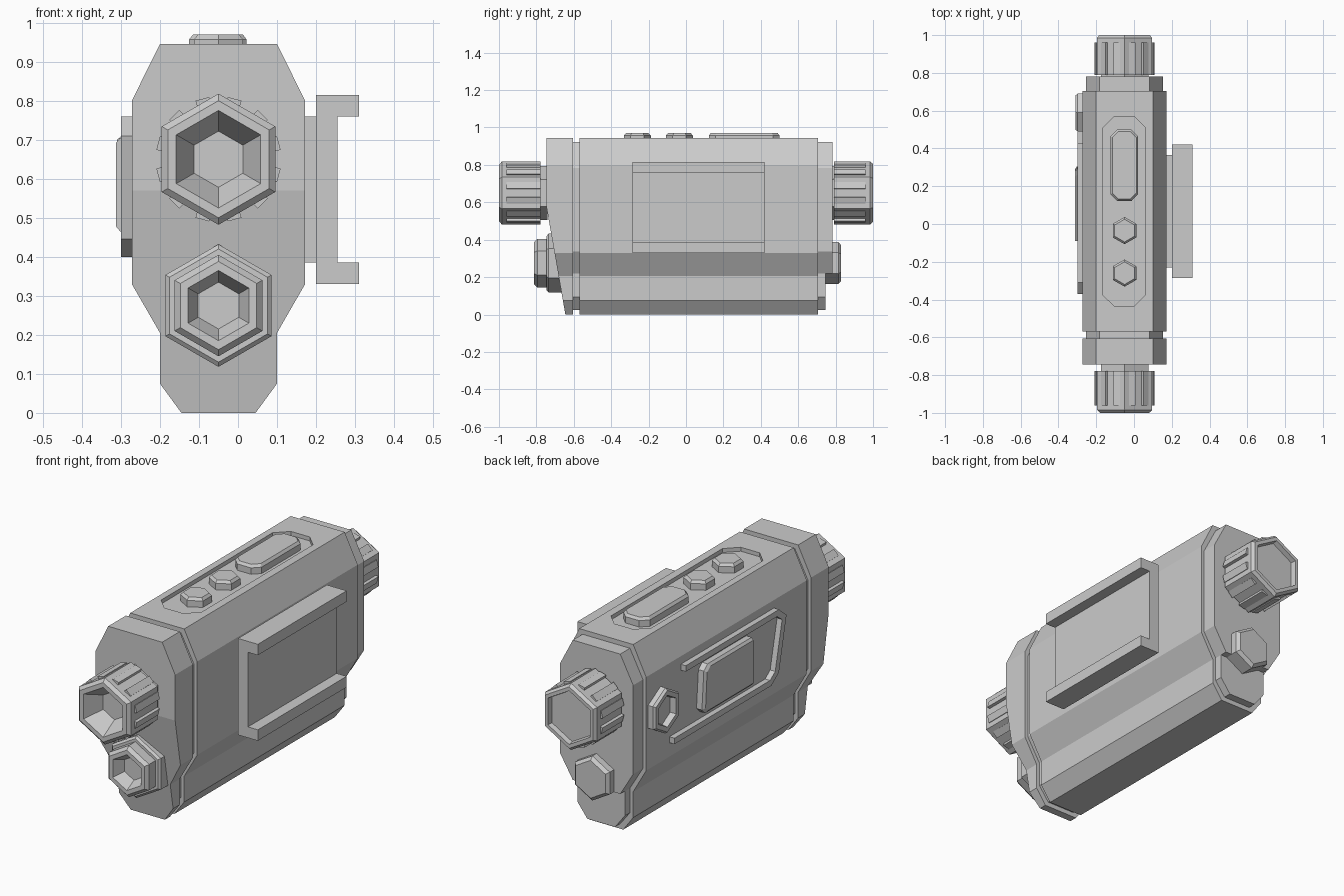
import bpy, bmesh, math
from mathutils import Vector

if "Cube" in bpy.data.objects:
    bpy.data.objects.remove(bpy.data.objects["Cube"])

grey = bpy.data.materials.new("neutral_grey")
grey.use_nodes = True
colour = (0.6, 0.6, 0.6, 1)
grey.diffuse_color = colour
grey.node_tree.nodes["Principled BSDF"].inputs["Base Color"].default_value = colour

CX = -0.05  # centre line of the housing


def finish(name, bm):
    bmesh.ops.recalc_face_normals(bm, faces=bm.faces)
    mesh = bpy.data.meshes.new(name)
    bm.to_mesh(mesh)
    bm.free()
    mesh.materials.append(grey)
    obj = bpy.data.objects.new(name, mesh)
    bpy.context.collection.objects.link(obj)
    return obj


def loft(name, rings, done=True):
    """Skin a list of equal-length rings and cap both ends."""
    bm = bmesh.new()
    rows = [[bm.verts.new(p) for p in ring] for ring in rings]
    n = len(rows[0])
    for a, b in zip(rows, rows[1:]):
        for i in range(n):
            j = (i + 1) % n
            bm.faces.new((a[i], a[j], b[j], b[i]))
    bm.faces.new(rows[0])
    bm.faces.new(rows[-1])
    return finish(name, bm) if done else bm


def along(axis, pts, d):
    """Place 2D points on the plane at distance d along an axis."""
    if axis == "x":
        return [(d, u, v) for u, v in pts]
    if axis == "y":
        return [(u, d, v) for u, v in pts]
    return [(u, v, d) for u, v in pts]


def prism(name, axis, pts, a, b):
    return loft(name, [along(axis, pts, a), along(axis, pts, b)])


def hexagon(u, v, r):
    return [(u + r * math.sin(k * math.pi / 3), v + r * math.cos(k * math.pi / 3)) for k in range(6)]


def hex_stack(name, axis, u, v, steps):
    return loft(name, [along(axis, hexagon(u, v, r), d) for r, d in steps])


def rect(u0, u1, v0, v1, c=0.0):
    if c == 0:
        return [(u0, v0), (u1, v0), (u1, v1), (u0, v1)]
    return [(u0 + c, v0), (u1 - c, v0), (u1, v0 + c), (u1, v1 - c),
            (u1 - c, v1), (u0 + c, v1), (u0, v1 - c), (u0, v0 + c)]


# Housing cross-section, half of it mirrored about the centre line
HALF = [(0.095, 0), (0.15, 0.075), (0.15, 0.205), (0.222, 0.33), (0.222, 0.80), (0.15, 0.945)]


def section(half):
    return [(CX + w, z) for w, z in half] + [(CX - w, z) for w, z in reversed(half)]


inner_half = [(w - 0.018, 0.47 + (z - 0.47) * 0.95) for w, z in HALF]

# Main housing with a sunken control panel on top
housing = prism("housing", "y", section(HALF), -0.57, 0.705)
cutter = prism("panel_cutter", "z", rect(-0.165, 0.06, -0.435, 0.57, 0.06), 0.925, 1.0)
cutter.hide_render = True
cutter.hide_set(True)
cut = housing.modifiers.new("control_panel", "BOOLEAN")
cut.operation = "DIFFERENCE"
cut.solver = "EXACT"
cut.object = cutter
bpy.context.view_layer.update()
carved = bpy.data.meshes.new_from_object(housing.evaluated_get(bpy.context.evaluated_depsgraph_get()))
housing.modifiers.clear()
housing.data = carved
bpy.data.objects.remove(cutter)

# Groove, front cap with slanted lower face, stepped rear cap
prism("front_groove", "y", section(inner_half), -0.62, -0.56)
bm = loft("front_cap", [along("y", section(HALF), d) for d in (-0.605, -0.745)], False)
cut_geom = bmesh.ops.bisect_plane(bm, geom=bm.verts[:] + bm.edges[:] + bm.faces[:],
                                  plane_co=(0, -0.745, 0.57), plane_no=(0, -0.57, -0.1),
                                  clear_outer=True)["geom_cut"]
bmesh.ops.holes_fill(bm, edges=[e for e in bm.edges if e.is_boundary])
finish("front_cap", bm)
prism("rear_cap_lower", "y", section(inner_half), 0.69, 0.745)
prism("rear_cap_upper", "y", section(inner_half[2:]), 0.69, 0.782)


# Large ribbed hexagonal barrels, front and rear
def ribs(name, z, y0, y1):
    for k in range(12):
        a = math.radians(15 + 30 * k)
        out = Vector((math.cos(a), math.sin(a)))
        side = Vector((-out.y, out.x)) * 0.018
        c = Vector((CX, z))
        pts = [c + out * 0.13 - side, c + out * 0.16 - side,
               c + out * 0.16 + side, c + out * 0.13 + side]
        prism(name + "_" + str(k + 1), "y", [tuple(p) for p in pts], y0, y1)


BIG = 0.65
hex_stack("front_barrel", "y", CX, BIG,
          [(0.145, -0.74), (0.145, -0.777), (0.168, -0.777), (0.168, -0.985),
           (0.15, -1.0), (0.125, -1.0), (0.072, -0.91)])
ribs("front_rib", BIG, -0.96, -0.777)
hex_stack("rear_barrel", "y", CX, BIG,
          [(0.145, 0.77), (0.145, 0.79), (0.168, 0.79), (0.168, 0.985),
           (0.155, 1.0), (0.135, 1.0), (0.13, 0.975)])
ribs("rear_rib", BIG, 0.79, 0.96)

# Small hexagonal emitter in front and plug behind
SMALL = 0.275
hex_stack("emitter_flange", "y", CX, SMALL, [(0.157, -0.65), (0.157, -0.735), (0.145, -0.745)])
hex_stack("emitter", "y", CX, SMALL,
          [(0.13, -0.74), (0.13, -0.795), (0.113, -0.812), (0.09, -0.812), (0.06, -0.755)])
hex_stack("rear_plug", "y", CX, SMALL, [(0.112, 0.74), (0.112, 0.815), (0.095, 0.83)])

# Buttons on the control panel
for i, y in enumerate((-0.035, -0.26)):
    hex_stack("round_button_" + str(i + 1), "z", CX, y, [(0.072, 0.92), (0.072, 0.957), (0.06, 0.97)])
loft("long_button", [along("z", rect(-0.125, 0.022, 0.122, 0.5, 0.035), d) for d in (0.92, 0.957)]
     + [along("z", rect(-0.115, 0.012, 0.132, 0.49, 0.031), 0.97)])

# Mounting rail on the left side
prism("rail_base", "x", rect(-0.23, 0.365, 0.385, 0.76), 0.16, 0.21)
channel = [(0.2, 0.33), (0.31, 0.33), (0.31, 0.385), (0.255, 0.385),
           (0.255, 0.76), (0.31, 0.76), (0.31, 0.815), (0.2, 0.815)]
prism("rail_channel", "y", channel, -0.285, 0.42)


# Right side: open rim, raised cover and hexagonal ring
outer = [(0.43, 0.76), (-0.31, 0.76), (-0.37, 0.71), (-0.31, 0.445), (-0.25, 0.40), (0.52, 0.40)]
inner = [(0.43, 0.73), (-0.295, 0.73), (-0.335, 0.70), (-0.28, 0.46), (-0.24, 0.43), (0.52, 0.43)]
prism("side_rim", "x", outer + inner[::-1], -0.262, -0.3)
cover = [(0.26, 0.705), (-0.09, 0.705), (-0.09, 0.465), (0.28, 0.465), (0.305, 0.49), (0.29, 0.68)]
cover_top = [(0.25, 0.693), (-0.09, 0.693), (-0.09, 0.477), (0.268, 0.477), (0.29, 0.497), (0.278, 0.672)]
loft("side_cover", [along("x", cover, -0.262), along("x", cover, -0.302), along("x", cover_top, -0.312)])
hex_stack("side_ring", "x", 0.59, 0.595,
          [(0.115, -0.262), (0.115, -0.298), (0.105, -0.31), (0.08, -0.31), (0.075, -0.28)])
